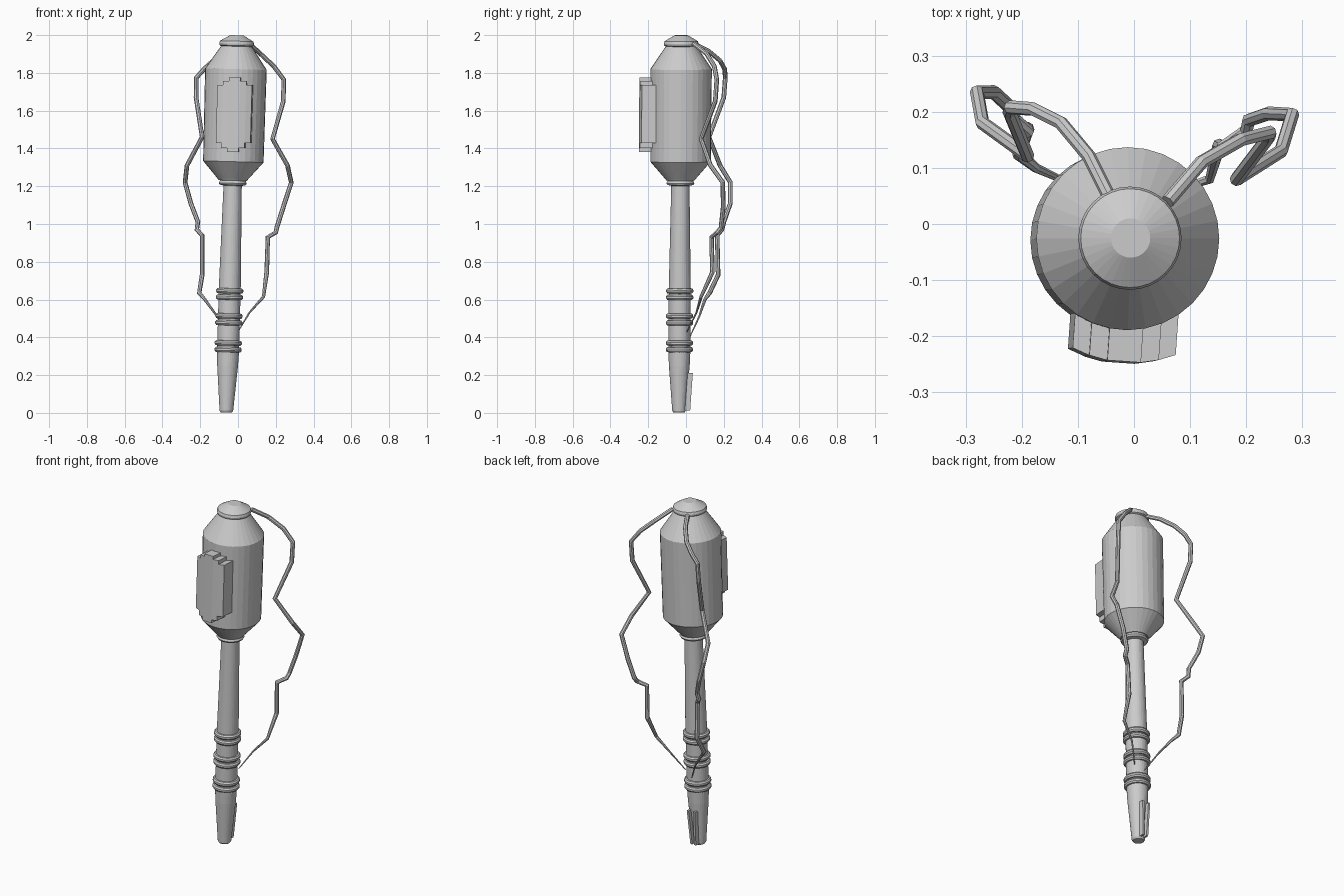
import bpy, bmesh, math

def axis(z):
    # the whole tool leans slightly
    return -0.062 + 0.028 * z, -0.037 + 0.006 * z

def make(name, verts, faces):
    me = bpy.data.meshes.new(name)
    me.from_pydata(verts, [], faces)
    bm = bmesh.new()
    bm.from_mesh(me)
    bmesh.ops.recalc_face_normals(bm, faces=bm.faces)
    bm.to_mesh(me)
    bm.free()
    ob = bpy.data.objects.new(name, me)
    bpy.context.collection.objects.link(ob)
    return ob

def lathe(name, profile, n=32):
    verts, faces = [], []
    for r, z in profile:
        cx, cy = axis(z)
        for i in range(n):
            a = 2 * math.pi * i / n
            verts.append((cx + r * math.cos(a), cy + r * math.sin(a), z - 0.028 * r * math.cos(a)))
    for k in range(len(profile) - 1):
        for i in range(n):
            j = (i + 1) % n
            faces.append((k*n + i, k*n + j, (k+1)*n + j, (k+1)*n + i))
    faces.append(tuple(range(n)))
    faces.append(tuple(range((len(profile) - 1) * n, len(profile) * n)))
    return make(name, verts, faces)

# handle shaft, from tip to neck
lathe("shaft", [(0.03, 0.002), (0.036, 0.012), (0.055, 0.25), (0.058, 0.32), (0.058, 0.66), (0.048, 1.22)])

# paired grip rings
for i, z in enumerate((0.335, 0.37, 0.477, 0.513, 0.612, 0.646)):
    lathe(f"grip_ring_{i}", [(0.054, z - 0.014), (0.066, z - 0.013), (0.072, z - 0.005),
                             (0.072, z + 0.005), (0.066, z + 0.013), (0.054, z + 0.014)])

# collar, body and cap
lathe("collar", [(0.05, 1.203), (0.069, 1.207), (0.074, 1.216), (0.069, 1.226), (0.068, 1.25)])
lathe("body", [(0.074, 1.23), (0.082, 1.24), (0.16, 1.33), (0.163, 1.82), (0.08, 1.943), (0.07, 1.955)])
lathe("cap", [(0.078, 1.938), (0.09, 1.945), (0.092, 1.955), (0.088, 1.968), (0.035, 1.999)])

# stepped front plate with a curved face, one column per step
edges = [-0.092, -0.062, -0.03, 0.03, 0.062, 0.092]
spans = [(1.43, 1.735), (1.402, 1.757), (1.382, 1.775), (1.402, 1.757), (1.43, 1.735)]
yaw = math.radians(-4)
for i, (z0, z1) in enumerate(spans):
    verts = []
    for z in (z0, z1):
        cx, cy = axis(z)
        for x, r in ((edges[i], 0.221), (edges[i+1], 0.221), (edges[i+1], 0.14), (edges[i], 0.14)):
            y = -math.sqrt(r * r - x * x)
            verts.append((cx + x * math.cos(yaw) - y * math.sin(yaw) + 0.01,
                          cy + x * math.sin(yaw) + y * math.cos(yaw), z))
    make(f"plate_column_{i}", verts, [(0, 1, 2, 3), (4, 5, 6, 7), (0, 1, 5, 4),
                                      (1, 2, 6, 5), (2, 3, 7, 6), (3, 0, 4, 7)])

# two thin fins behind the tip
for s, n in ((-1, "left"), (1, "right")):
    verts = []
    for z, x, y in ((0.012, 0.012, 0.022), (0.21, 0.02, 0.036)):
        cx = axis(z)[0]
        for dx, yy in ((-0.006, -0.02), (0.006, -0.02), (0.006, y), (-0.006, y)):
            verts.append((cx + s * x + dx, yy, z))
    make(f"tip_fin_{n}", verts, [(0, 1, 2, 3), (4, 5, 6, 7), (0, 1, 5, 4),
                                 (1, 2, 6, 5), (2, 3, 7, 6), (3, 0, 4, 7)])

# loose side cables, thinning at the lower end
def cable(name, pts):
    cu = bpy.data.curves.new(name, "CURVE")
    cu.dimensions = "3D"
    cu.bevel_depth = 0.0125
    cu.bevel_resolution = 2
    cu.use_fill_caps = True
    sp = cu.splines.new("POLY")
    sp.points.add(len(pts) - 1)
    sp.use_smooth = False
    for i, (p, q) in enumerate(zip(sp.points, pts)):
        p.co = (*q, 1)
        p.radius = (0.7, 0.4, 0.2)[i - len(pts) + 3] if i >= len(pts) - 3 else 1
    ob = bpy.data.objects.new(name, cu)
    bpy.context.collection.objects.link(ob)
    bpy.ops.object.select_all(action="DESELECT")
    ob.select_set(True)
    bpy.context.view_layer.objects.active = ob
    bpy.ops.object.convert(target="MESH")

cable("left_cable", [(-0.04, 0.04, 1.955), (-0.08, 0.12, 1.915), (-0.13, 0.18, 1.865), (-0.18, 0.205, 1.82),
                     (-0.22, 0.208, 1.775), (-0.222, 0.2, 1.67), (-0.19, 0.122, 1.46), (-0.27, 0.18, 1.31),
                     (-0.28, 0.235, 1.22), (-0.25, 0.235, 1.11), (-0.212, 0.2, 1.01), (-0.218, 0.19, 0.97),
                     (-0.19, 0.165, 0.94), (-0.19, 0.17, 0.73), (-0.205, 0.125, 0.635), (-0.175, 0.1, 0.6),
                     (-0.11, 0.07, 0.51), (-0.045, 0.015, 0.39)])
cable("right_cable", [(0.06, 0.04, 1.955), (0.12, 0.11, 1.9), (0.19, 0.15, 1.835), (0.242, 0.163, 1.765),
                      (0.24, 0.155, 1.65), (0.183, 0.08, 1.45), (0.262, 0.13, 1.31), (0.282, 0.195, 1.22),
                      (0.24, 0.197, 1.09), (0.205, 0.185, 0.98), (0.2, 0.165, 0.955), (0.158, 0.135, 0.93),
                      (0.152, 0.14, 0.745), (0.135, 0.08, 0.615), (0.06, 0.055, 0.53), (0.0, 0.005, 0.43)])
